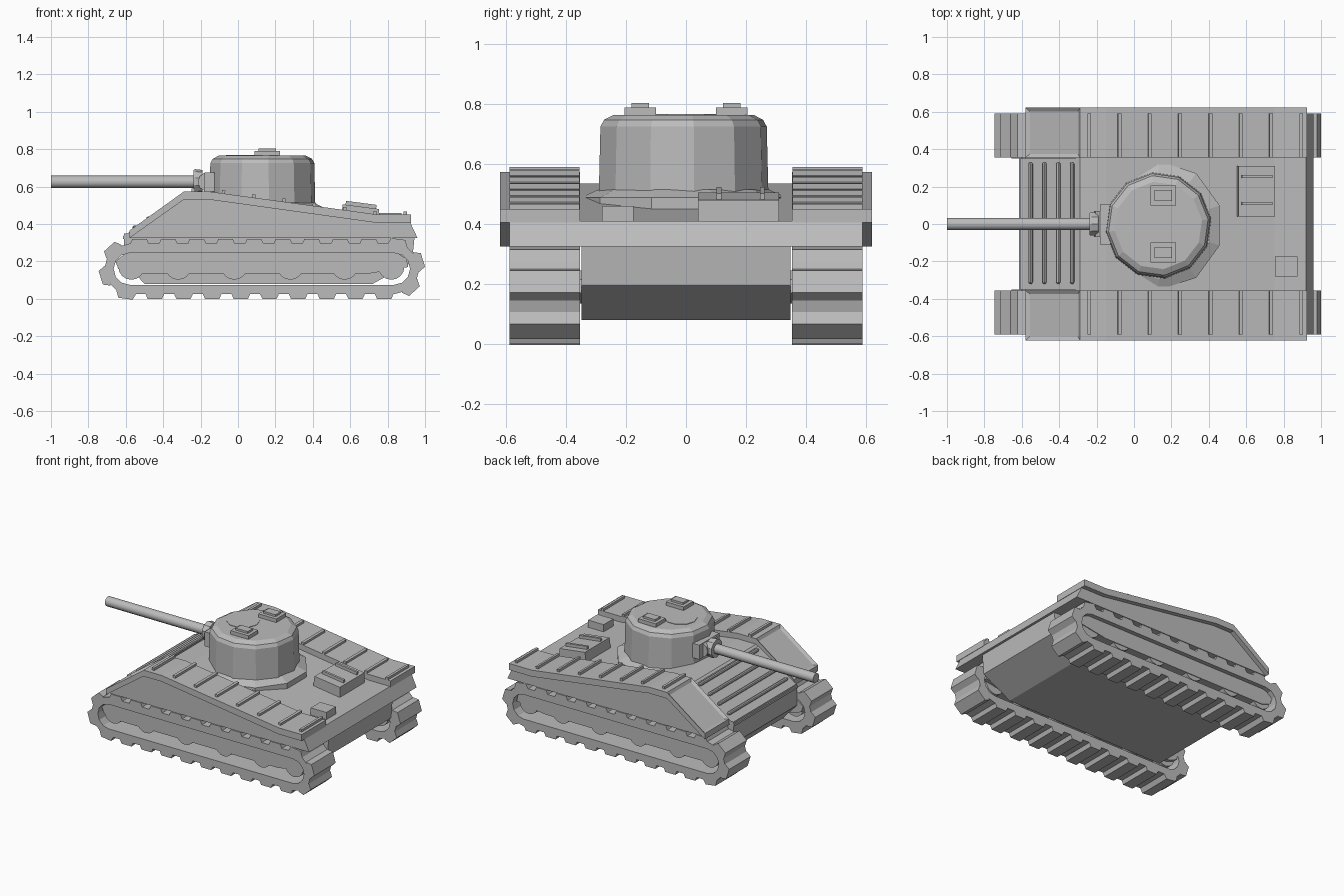
import bpy, bmesh, math
from mathutils import Matrix, Vector

if "Cube" in bpy.data.objects:
    bpy.data.objects.remove(bpy.data.objects["Cube"])

grey = bpy.data.materials.new("armour_grey")
grey.diffuse_color = (0.5, 0.5, 0.5, 1)
grey.use_nodes = True
grey.node_tree.nodes["Principled BSDF"].inputs["Base Color"].default_value = grey.diffuse_color


def finish(name, bm, smooth=False):
    bmesh.ops.recalc_face_normals(bm, faces=bm.faces)
    me = bpy.data.meshes.new(name)
    bm.to_mesh(me)
    bm.free()
    me.materials.append(grey)
    ob = bpy.data.objects.new(name, me)
    bpy.context.collection.objects.link(ob)
    if smooth:
        bpy.ops.object.select_all(action='DESELECT')
        ob.select_set(True)
        bpy.context.view_layer.objects.active = ob
        bpy.ops.object.shade_smooth_by_angle(angle=math.radians(40))
    return ob


def add_prism(bm, pts, y0, y1):
    """Side profile in x, z extruded across y."""
    a = [bm.verts.new((x, y0, z)) for x, z in pts]
    b = [bm.verts.new((x, y1, z)) for x, z in pts]
    bm.faces.new(a)
    bm.faces.new(b[::-1])
    for i in range(len(pts)):
        j = (i + 1) % len(pts)
        bm.faces.new((a[i], a[j], b[j], b[i]))


def prism(name, pts, y0, y1):
    bm = bmesh.new()
    add_prism(bm, pts, y0, y1)
    return finish(name, bm)


def box(name, x, y, z, tilt=0):
    """Box from (min, max) ranges, tilted about y."""
    size = [r[1] - r[0] for r in (x, y, z)]
    mid = Vector([(r[0] + r[1]) / 2 for r in (x, y, z)])
    bm = bmesh.new()
    bmesh.ops.create_cube(bm, size=1, matrix=Matrix.Translation(mid)
                          @ Matrix.Rotation(tilt, 4, 'Y') @ Matrix.Diagonal((*size, 1)))
    return finish(name, bm)


def loft(name, rings, n, origin, axis='Z', rot=0, smooth=False):
    """Stack of (radius, height) rings along an axis."""
    turn = {'Z': Matrix(), 'X': Matrix.Rotation(math.pi / 2, 4, 'Y'),
            'Y': Matrix.Rotation(-math.pi / 2, 4, 'X')}[axis]
    m = Matrix.Translation(origin) @ turn
    bm = bmesh.new()
    loops = []
    for r, h in rings:
        angs = [rot + 2 * math.pi * i / n for i in range(n)]
        loops.append([bm.verts.new(m @ Vector((r * math.cos(a), r * math.sin(a), h))) for a in angs])
    bm.faces.new(loops[0])
    bm.faces.new(loops[-1])
    for a, b in zip(loops, loops[1:]):
        for i in range(n):
            j = (i + 1) % n
            bm.faces.new((a[i], a[j], b[j], b[i]))
    return finish(name, bm, smooth)


def deck(x):
    return 0.535 - 0.125 * min(max((x + 0.15) / 0.9, 0), 1)


# Hull: narrow lower tub and wide upper body
prism("lower_hull", [(-0.61, 0.35), (-0.61, 0.2), (-0.5, 0.08), (0.72, 0.08), (0.93, 0.195),
                     (0.945, 0.34)], -0.35, 0.35)
prism("upper_hull", [(-0.58, 0.325), (-0.58, 0.33), (-0.29, 0.535), (-0.15, 0.535), (0.75, 0.41),
                     (0.92, 0.41), (0.96, 0.325)], -0.59, 0.59)
prism("front_plate", [(-0.615, 0.32), (-0.615, 0.335), (-0.31, 0.53), (-0.31, 0.32)], -0.35, 0.35)
for i in range(4):
    x = -0.553 + 0.074 * i
    loft("front_plate_rib", [(0.006, -0.325), (0.012, -0.315), (0.012, 0.315), (0.006, 0.325)], 8,
         (x, 0.005, 0.345 + (x + 0.61) * 0.64), 'Y')

# Fenders with recessed front panel and cross ribs
top = [(-0.58, 0.365), (-0.29, 0.573), (-0.15, 0.573), (0.75, 0.45), (0.925, 0.45)]
under = [(0.925, 0.405), (0.75, 0.405), (-0.15, 0.53), (-0.29, 0.53), (-0.58, 0.325)]
for s in (1, -1):
    bm = bmesh.new()
    add_prism(bm, top + under, s * 0.355, s * 0.622)
    bmesh.ops.recalc_face_normals(bm, faces=bm.faces)
    panel = [f for f in bm.faces if f.normal.x < -0.3 and f.normal.z > 0.3]
    bmesh.ops.inset_region(bm, faces=panel, thickness=0.028, depth=-0.012)
    finish("fender", bm)
    for i in range(8):
        x = -0.24 + 0.162 * i
        z = deck(x) + 0.04
        box("fender_rib", (x - 0.009, x + 0.009), (s * 0.473 - 0.117, s * 0.473 + 0.117),
            (z - 0.01, z + 0.016), 0.138 if -0.15 < x < 0.75 else 0)

# Engine hatch with handles, and stowage box
prism("engine_hatch", [(0.545, 0.4), (0.56, 0.505), (0.755, 0.48), (0.755, 0.4)], 0.04, 0.31)
for y in (0.11, 0.255):
    box("hatch_handle", (0.575, 0.74), (y - 0.008, y + 0.008), (0.485, 0.513), 0.13)
box("stowage_box", (0.755, 0.875), (-0.28, -0.175), (0.4, 0.46))

# Turret with flared base and bevelled roof
C = (0.13, -0.008, 0)
loft("turret_base", [(0.345, 0.42), (0.345, 0.488), (0.285, 0.515)], 10, C, rot=math.radians(18))
loft("turret", [(0.287, 0.44), (0.28, 0.725), (0.268, 0.748), (0.235, 0.765)], 12, C,
     rot=math.radians(7))
loft("roof_disc", [(0.105, 0.76), (0.105, 0.768)], 10, (0.04, 0, 0))
for s in (1, -1):
    y = s * 0.153
    box("roof_hatch", (0.088, 0.224), (y - 0.053, y + 0.053), (0.755, 0.79))
    box("roof_hatch_lid", (0.11, 0.202), (y - 0.029, y + 0.029), (0.785, 0.804))

# Gun and mantlet
box("mantlet_plate", (-0.178, -0.125), (-0.112, 0.108), (0.575, 0.675))
loft("mantlet_roll", [(0.05, -0.07), (0.05, 0.07)], 10, (-0.165, 0, 0.625), 'Y')
loft("gun_collar", [(0.062, -0.237), (0.066, -0.228), (0.062, -0.19)], 10, (0, 0, 0.627), 'X')
loft("gun_barrel", [(0.033, -1.0), (0.033, -0.15)], 14, (0, 0, 0.625), 'X', smooth=True)

# Running gear
XF, XR, ZC = -0.58, 0.835, 0.16
SPAN = XR - XF


def capsule(r, n=6, x0=XF, x1=XR, zc=ZC):
    """Rounded track outline, clockwise from the top front."""
    pts = []
    for cx, start in ((x1, 90), (x0, -90)):
        for i in range(n + 1):
            a = math.radians(start - 180 * i / n)
            pts.append((cx + r * math.cos(a), zc + r * math.sin(a)))
    return pts


def along(d, r):
    """Point and outward direction at distance d round the track."""
    arc = math.pi * r
    d %= 2 * (SPAN + arc)
    if d < SPAN:
        return XF + d, ZC + r, 90
    d -= SPAN
    if d < arc:
        a = 90 - 180 * d / arc
        return XR + r * math.cos(math.radians(a)), ZC + r * math.sin(math.radians(a)), a
    d -= arc
    if d < SPAN:
        return XR - d, ZC - r, -90
    a = -90 - 180 * (d - SPAN) / arc
    return XF + r * math.cos(math.radians(a)), ZC + r * math.sin(math.radians(a)), a


R_BELT, PADS = 0.135, 24
for s in (1, -1):
    y0, y1 = s * 0.355, s * 0.59
    # Belt: outer and inner outlines bridged into a hollow loop
    bm = bmesh.new()
    loops = [[bm.verts.new((x, y, z)) for x, z in capsule(r)]
             for r, y in ((R_BELT, y0), (R_BELT, y1), (0.085, y1), (0.085, y0))]
    for k in range(4):
        a, b = loops[k], loops[(k + 1) % 4]
        for i in range(len(a)):
            j = (i + 1) % len(a)
            bm.faces.new((a[i], a[j], b[j], b[i]))
    finish("track_belt", bm)
    # Tapered pads round the belt
    bm = bmesh.new()
    length = 2 * (SPAN + math.pi * R_BELT)
    for i in range(PADS):
        x, z, a = along((i + 0.35) * length / PADS, R_BELT)
        a = math.radians(a)
        out, tan = (math.cos(a), math.sin(a)), (math.sin(a), -math.cos(a))
        quad = [(-0.055, -0.012), (-0.038, 0.026), (0.038, 0.026), (0.055, -0.012)]
        add_prism(bm, [(x + tan[0] * t + out[0] * o, z + tan[1] * t + out[1] * o)
                       for t, o in quad], y0, y1)
    finish("track_pads", bm)
    # Long side beam hiding the upper part of the wheels
    prism("suspension_beam", [(-0.6, 0.245), (-0.655, 0.2), (-0.64, 0.16), (-0.58, 0.135),
                              (0.7, 0.135), (0.91, 0.17), (0.9, 0.215), (0.85, 0.245)],
          s * 0.35, s * 0.56)
    for x in (-0.57, -0.32, -0.02, 0.28, 0.57, 0.82):
        loft("road_wheel", [(0.07, -0.09), (0.07, 0.09)], 16, (x, s * 0.465, 0.172), 'Y', smooth=True)
